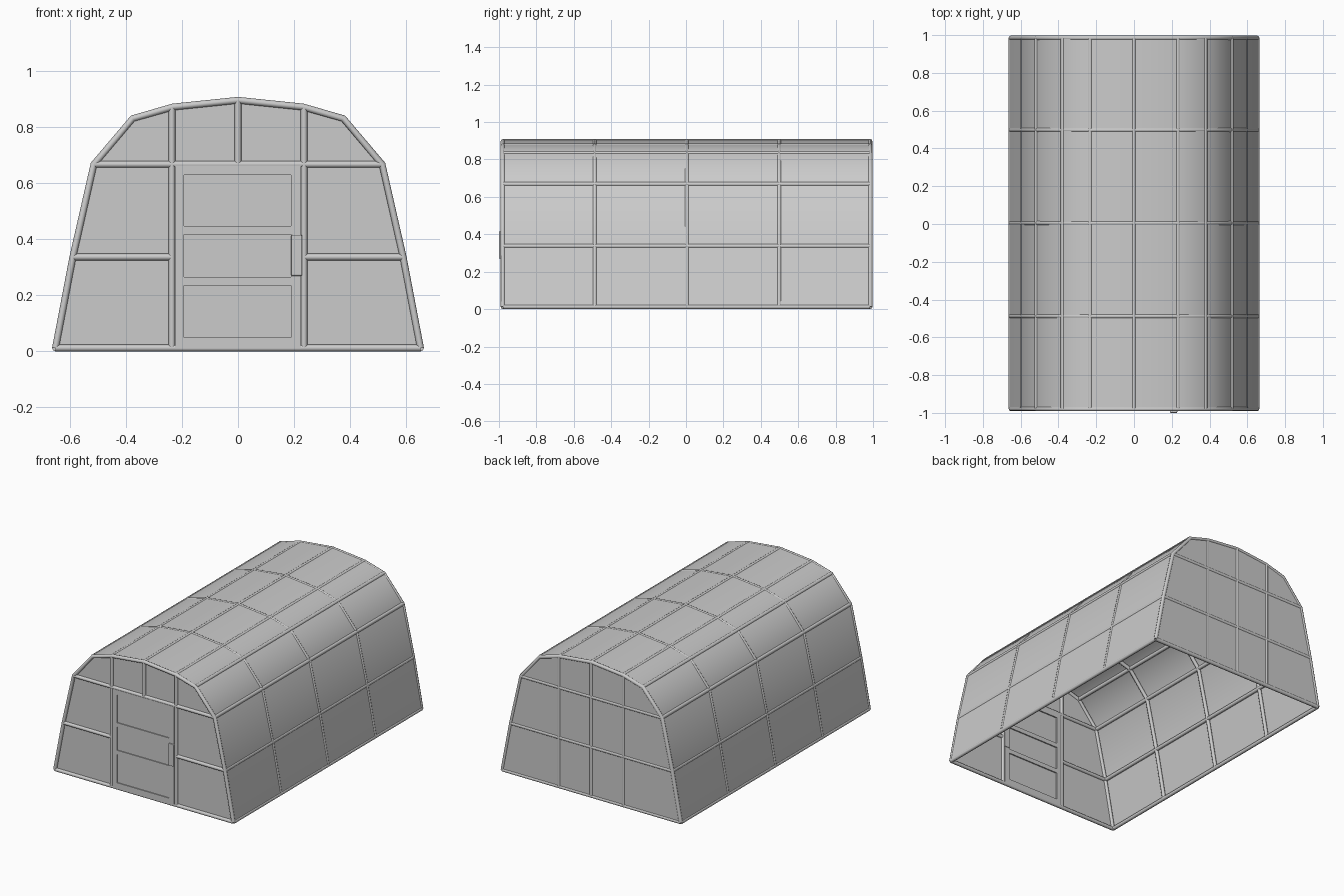
import bpy, bmesh

if "Cube" in bpy.data.objects:
    bpy.data.objects.remove(bpy.data.objects["Cube"])

R = 0.012
HALF = [(0.652, 0.012), (0.59, 0.337), (0.515, 0.668), (0.376, 0.832), (0.232, 0.873), (0, 0.897)]
PROFILE = HALF + [(-x, z) for x, z in HALF[-2::-1]]
FRONT, BACK = -0.979, 0.985
POST = 0.236


def tubes(name, paths, radius=R):
    """Round bars along polylines, turned into one mesh."""
    cu = bpy.data.curves.new(name, 'CURVE')
    cu.dimensions = '3D'
    cu.bevel_depth = radius
    cu.bevel_resolution = 2
    cu.use_fill_caps = True
    for path in paths:
        sp = cu.splines.new('POLY')
        sp.points.add(len(path) - 1)
        for p, co in zip(sp.points, path):
            p.co = (*co, 1)
    ob = bpy.data.objects.new(name, cu)
    bpy.context.collection.objects.link(ob)
    bpy.ops.object.select_all(action='DESELECT')
    ob.select_set(True)
    bpy.context.view_layer.objects.active = ob
    bpy.ops.object.convert(target='MESH')
    bpy.ops.object.shade_smooth_by_angle(angle=0.9)
    return bpy.context.object


def mesh(name, polys, smooth=False):
    bm = bmesh.new()
    for poly in polys:
        bm.faces.new([bm.verts.new(p) for p in poly])
    bmesh.ops.remove_doubles(bm, verts=bm.verts, dist=1e-4)
    for f in bm.faces:
        f.smooth = smooth
    me = bpy.data.meshes.new(name)
    bm.to_mesh(me)
    bm.free()
    ob = bpy.data.objects.new(name, me)
    bpy.context.collection.objects.link(ob)
    return ob


def box(name, x0, x1, y0, y1, z0, z1, bevel=0):
    bpy.ops.mesh.primitive_cube_add(size=1, location=((x0 + x1) / 2, (y0 + y1) / 2, (z0 + z1) / 2))
    ob = bpy.context.object
    ob.name = name
    ob.scale = (x1 - x0, y1 - y0, z1 - z0)
    bpy.ops.object.transform_apply(location=False, rotation=False, scale=True)
    if bevel:
        m = ob.modifiers.new('bevel', 'BEVEL')
        m.width = bevel
        m.segments = 2
    return ob


# arched hoops and lengthwise rails
hoop_ys = [FRONT, -0.488, 0.005, 0.498, BACK]
tubes('hoops', [[(x, y, z) for x, z in PROFILE] for y in hoop_ys])
tubes('long_rails', [[(x, FRONT, z), (x, BACK, z)] for x, z in PROFILE])

# end wall bars
(x0, z0), (x1, z1), (x2, z2) = HALF[:3]
bars = [[(s * POST, FRONT, z0), (s * POST, FRONT, 0.872)] for s in (-1, 1)]
bars += [[(s * POST, FRONT, z1), (s * x1, FRONT, z1)] for s in (-1, 1)]
bars += [[(-x, FRONT, z), (x, FRONT, z)] for x, z in ((x0, z0), (x2, z2))]
bars += [[(0, FRONT, z2), (0, FRONT, 0.897)]]
tubes('front_bars', bars)
bars = [[(x, BACK, z0), (x, BACK, t)] for x, t in ((-POST, 0.872), (0, 0.897), (POST, 0.872))]
bars += [[(-x, BACK, z), (x, BACK, z)] for x, z in HALF[:3]]
tubes('back_bars', bars)

# side and roof glazing, lying near the outside of the bars
skin = [(x * 1.013, z + 0.008 * (z > 0.7)) for x, z in PROFILE]
mesh('roof_glazing', [[(a[0], ya, a[1]), (a[0], yb, a[1]), (b[0], yb, b[1]), (b[0], ya, b[1])]
                      for a, b in zip(skin, skin[1:])
                      for ya, yb in zip(hoop_ys, hoop_ys[1:])], smooth=True)

# end glazing: full wall at the back, door opening left free at the front
mesh('back_glazing', [[(x, BACK + 0.007, z) for x, z in reversed(PROFILE)]])
walls = [[(x, FRONT, z) for x, z in PROFILE[2:9]]]
for s in (-1, 1):
    walls.append([(s * POST, FRONT, z0)] + [(s * x, FRONT, z) for x, z in HALF[:3]]
                 + [(s * POST, FRONT, z2)])
mesh('front_glazing', walls)

# door: stiles, rails and recessed panels
yf, yb, w = -0.991, -0.969, 0.225
for side, a, b in (('left', -w, -0.193), ('right', 0.19, w)):
    box('door_stile_' + side, a, b, yf, yb, 0.01, 0.664)
for i, (a, b) in enumerate(((0.01, 0.05), (0.236, 0.265), (0.418, 0.447), (0.63, 0.664))):
    box(f'door_rail_{i}', -0.193, 0.19, yf, yb, a, b)
for i, (a, b) in enumerate(((0.05, 0.236), (0.265, 0.418), (0.447, 0.63))):
    box(f'door_panel_{i}', -0.193, 0.19, -0.985, -0.977, a, b)

# door handle
box('door_handle', 0.19, 0.229, -1.0, -0.965, 0.27, 0.416, bevel=0.004)
